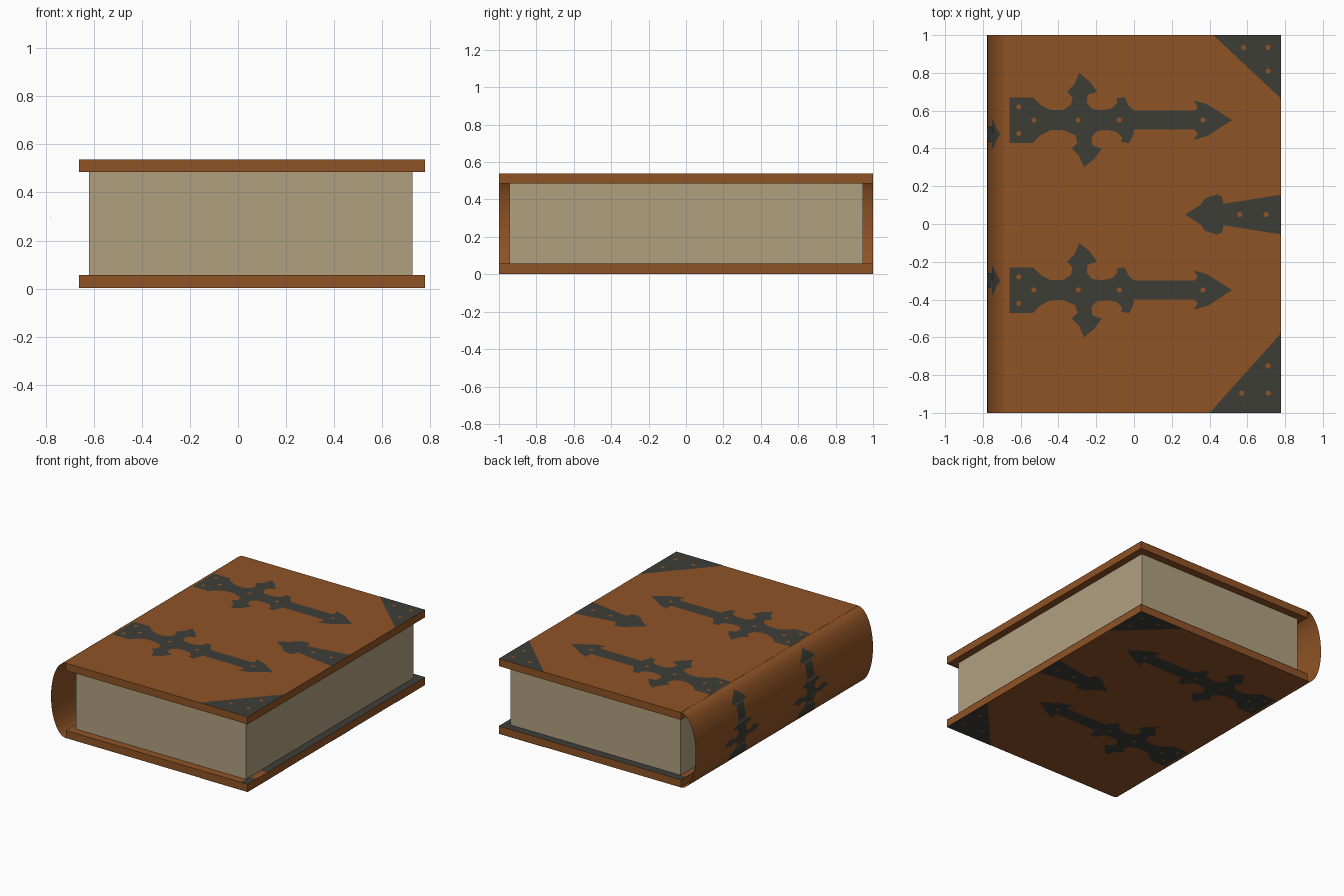
import bpy, bmesh, math
from mathutils import Vector

if "Cube" in bpy.data.objects:
    bpy.data.objects.remove(bpy.data.objects["Cube"])


def material(name, rgb):
    m = bpy.data.materials.new(name)
    m.diffuse_color = (*rgb, 1)
    m.use_nodes = True
    m.node_tree.nodes["Principled BSDF"].inputs["Base Color"].default_value = m.diffuse_color
    return m


LEATHER = material("brown_leather", (0.275, 0.087, 0.019))
IRON = material("dark_iron", (0.047, 0.047, 0.039))
PAPER = material("aged_paper", (0.435, 0.352, 0.213))

X0, X1, Z0, Z1 = -0.66, 0.777, 0.003, 0.538     # cover extents
ZC, RZ, RX = 0.27, 0.267, 0.117                # spine ellipse


def finish(bm, name, mat):
    me = bpy.data.meshes.new(name)
    bm.to_mesh(me)
    bm.free()
    me.materials.append(mat)
    ob = bpy.data.objects.new(name, me)
    bpy.context.collection.objects.link(ob)
    return ob


def box(name, lo, hi, mat):
    bm = bmesh.new()
    bmesh.ops.create_cube(bm, size=1)
    for v in bm.verts:
        v.co = [lo[i] + (v.co[i] + 0.5) * (hi[i] - lo[i]) for i in range(3)]
    return finish(bm, name, mat)


def plate(name, outlines, place, out, mat, cuts=()):
    """Thin sheet from flat outlines, cut across x, then placed on a surface."""
    bm = bmesh.new()
    for pts in outlines:
        bm.faces.new([bm.verts.new((x, y, 0)) for x, y in pts])
    bmesh.ops.triangulate(bm, faces=bm.faces[:])
    for c in cuts:
        bmesh.ops.bisect_plane(bm, geom=bm.verts[:] + bm.edges[:] + bm.faces[:],
                               plane_co=(c, 0, 0), plane_no=(1, 0, 0))
    for v in bm.verts:
        v.co = place(v.co.x, v.co.y)
    bm.normal_update()
    for f in bm.faces:
        if f.normal.dot(Vector(out)) < 0:
            f.normal_flip()
    return finish(bm, name, mat)


# covers and page block
box("bottom_cover", (X0, -1, Z0), (X1, 1, 0.057), LEATHER)
box("top_cover", (X0, -1, 0.485), (X1, 1, Z1), LEATHER)
box("pages", (-0.62, -0.945, 0.057), (0.725, 0.945, 0.485), PAPER)


# rounded spine, a thin open shell
def spine_point(t, y, grow=0.0):
    return Vector((X0 - (RX + grow) * math.cos(t), y, ZC + (RZ + grow) * math.sin(t)))


bm = bmesh.new()
N = 32
rows = [[bm.verts.new(spine_point(-math.pi / 2 + math.pi * i / N, y)) for y in (-1, 1)]
        for i in range(N + 1)]
for a, b in zip(rows, rows[1:]):
    f = bm.faces.new((a[0], b[0], b[1], a[1]))
    f.normal_update()
    if f.normal.x > 0:
        f.normal_flip()
    f.smooth = True
finish(bm, "spine", LEATHER)

# strap outline: upper half, mirrored for the lower half
HALF = [(-.66, .12), (-.535, .12), (-.495, .08), (-.44, .053), (-.375, .053),
        (-.335, .08), (-.325, .12), (-.355, .15), (-.315, .19), (-.29, .25),
        (-.235, .205), (-.195, .15), (-.245, .135), (-.25, .09), (-.22, .058),
        (-.165, .053), (-.115, .063), (-.088, .09), (-.093, .115), (-.05, .122),
        (-.03, .08), (0, .05), (.32, .05), (.337, .068), (.317, .105), (.39, .083)]
STRAP = HALF + [(.52, 0)] + [(x + (.025 if -.37 < x < 0 else 0), -y) for x, y in HALF[::-1]]
STRAP_STUDS = [(-.61, .07), (-.61, -.07), (-.53, 0), (-.295, 0), (-.078, 0), (.365, 0)]

CL = [(.35, .05), (.375, .085), (.44, .107), (.465, .095), (.475, .057), (X1, .105)]
CLASP = [(.27, .05)] + [(x, .05 + y) for x, y in CL] + [(x, .05 - y) for x, y in CL[::-1]]
CORNERS = [[(.42, 1), (X1, 1), (X1, .665)], [(.40, -1), (X1, -1), (X1, -.58)]]
STUDS = [(.58, .935), (.71, .935), (.71, .81), (.57, -.895), (.71, -.895), (.71, -.75),
         (.56, .05), (.7, .05)]
STUDS += [(x, y + c) for c in (.55, -.35) for x, y in STRAP_STUDS]


def disc(x, y, r=0.014):
    return [(x + r * math.cos(k * math.pi / 4), y + r * math.sin(k * math.pi / 4))
            for k in range(8)]


# iron fittings on both covers
for side, z, s in (("top", Z1, 1), ("bottom", Z0, -1)):
    def flat(x, y, z=z, s=s):
        return Vector((x, y, z + s * 0.0015))

    def high(x, y, z=z, s=s):
        return Vector((x, y, z + s * 0.003))
    up = (0, 0, s)
    for i, c in enumerate((.55, -.35)):
        plate(f"{side}_strap_{i + 1}", [[(x, y + c) for x, y in STRAP]], flat, up, IRON)
    plate(f"{side}_clasp", [CLASP], flat, up, IRON)
    plate(f"{side}_corners", CORNERS, flat, up, IRON)
    plate(f"{side}_studs", [disc(*p) for p in STUDS], high, up, LEATHER)


# smaller straps wrapped round the spine, arrow end up
def on_spine(x, y):
    z = 0.05 + (x + .66) / 1.18 * 0.465
    return spine_point(math.asin((z - ZC) / RZ), y, 0.002)


for i, c in enumerate((.475, -.3)):
    ob = plate(f"spine_strap_{i + 1}", [[(x, y * 0.8 + c) for x, y in STRAP]], on_spine,
               (-1, 0, 0), IRON, [-.64 + k * 0.04 for k in range(29)])
    for p in ob.data.polygons:
        p.use_smooth = True

# dark edging on the inside of the bottom cover
plate("inner_edging", [[(X0, .945), (X1, .945), (X1, 1), (X0, 1)],
                       [(.725, -.78), (X1, -.78), (X1, .945), (.725, .945)],
                       [(.725, -1), (X1, -1), (X1, -.9), (.725, -.9)]],
      lambda x, y: Vector((x, y, 0.0585)), (0, 0, 1), IRON)
